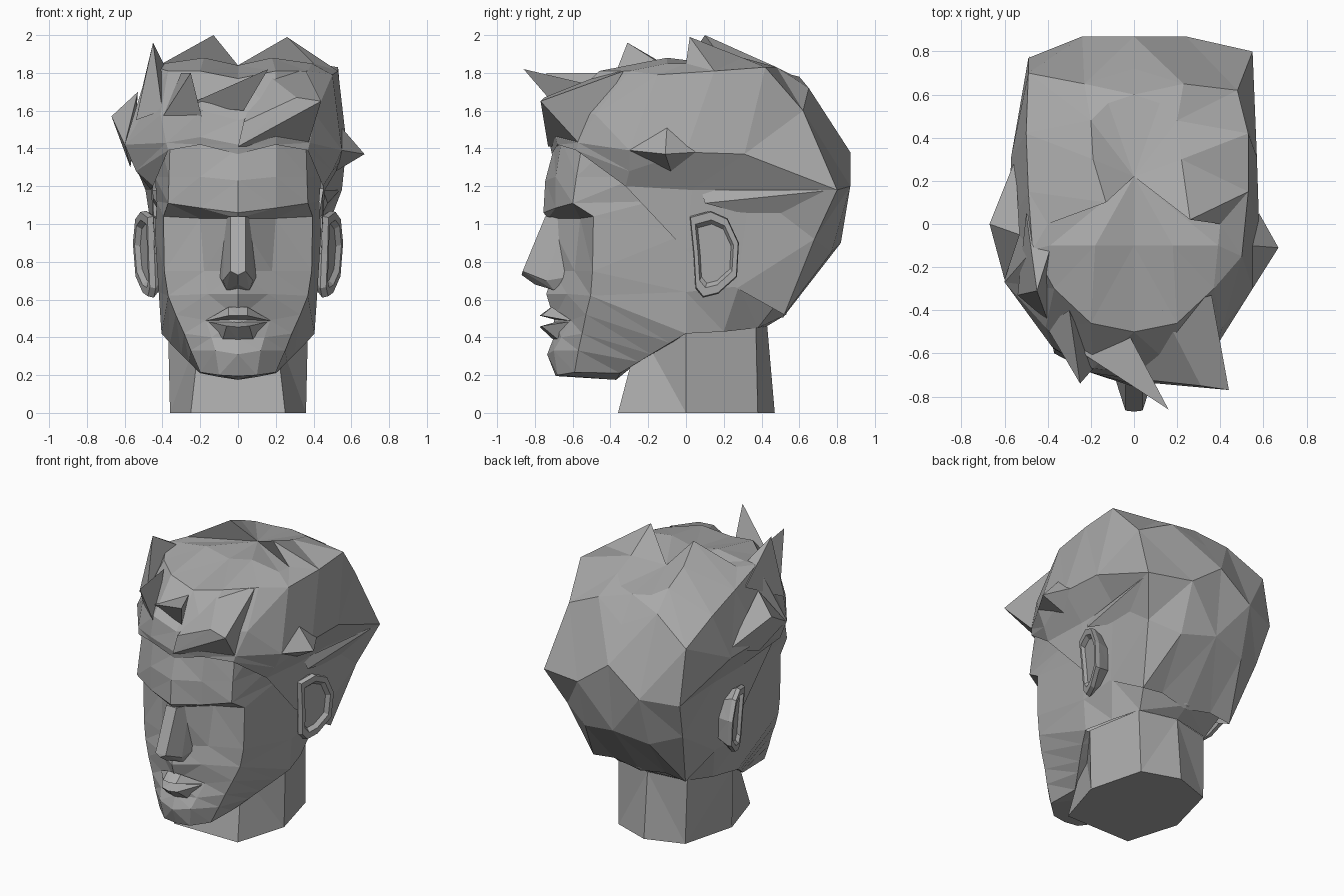
import bpy, bmesh

grey = bpy.data.materials.new("clay_grey")
grey.diffuse_color = (0.4, 0.4, 0.4, 1)


def finish(bm, name, mirror=False):
    bmesh.ops.remove_doubles(bm, verts=bm.verts, dist=0.001)
    bmesh.ops.triangulate(bm, faces=[f for f in bm.faces if len(f.verts) == 4])
    bmesh.ops.recalc_face_normals(bm, faces=bm.faces)
    me = bpy.data.meshes.new(name)
    bm.to_mesh(me)
    bm.free()
    me.materials.append(grey)
    ob = bpy.data.objects.new(name, me)
    bpy.context.collection.objects.link(ob)
    if mirror:
        mod = ob.modifiers.new("mirror", 'MIRROR')
        mod.use_clip = True
    return ob


def skin(bm, rows):
    """Join rows of points into a sheet."""
    grid = [[bm.verts.new(p) for p in r] for r in rows]
    for a, b in zip(grid, grid[1:]):
        for i in range(len(a) - 1):
            bm.faces.new((a[i], a[i + 1], b[i + 1], b[i]))
    return grid


def hull(name, pts, both=False):
    """Faceted lump around a few points, optionally with mirrored points."""
    pts = list(pts)
    if both:
        pts += [(-x, y, z) for x, y, z in pts if x > 0]
    bm = bmesh.new()
    for p in pts:
        bm.verts.new(p)
    res = bmesh.ops.convex_hull(bm, input=bm.verts)
    junk = [v for v in res["geom_interior"] if isinstance(v, bmesh.types.BMVert)]
    bmesh.ops.delete(bm, geom=junk, context='VERTS')
    return finish(bm, name)


# Face: rows from under the chin to the hairline, centre to cheek edge
face = [
    [(0, -.37, .175), (.1, -.36, .19), (.2, -.35, .21)],
    [(0, -.69, .195), (.1, -.68, .20), (.2, -.59, .215)],
    [(0, -.735, .31), (.12, -.70, .33), (.25, -.57, .33)],
    [(0, -.70, .40), (.14, -.66, .40), (.285, -.55, .42)],
    [(0, -.70, .50), (.17, -.61, .49), (.33, -.53, .52)],
    [(0, -.74, .63), (.16, -.63, .63), (.37, -.505, .62)],
    [(0, -.70, .75), (.18, -.59, .75), (.39, -.495, .75)],
    [(0, -.73, 1.03), (.2, -.56, 1.03), (.395, -.49, 1.04)],
    [(0, -.755, 1.06), (.2, -.69, 1.085), (.37, -.60, 1.11)],
    [(0, -.745, 1.23), (.2, -.69, 1.25), (.365, -.58, 1.25)],
    [(0, -.70, 1.40), (.2, -.66, 1.44), (.36, -.55, 1.42)]]
# Jaw line rising to the temple, one point per face row
jaw = [(.2, -.35, .21), (.2, -.35, .21), (.26, -.25, .27), (.30, -.185, .31),
       (.36, -.085, .37), (.405, 0, .42), (.42, 0, .64), (.44, 0, .95),
       (.43, -.18, 1.12), (.44, -.25, 1.25), (.41, -.4, 1.42)]
# Nape from the neck up below the ear, side to back centre
nape = [
    [(.405, 0, .42), (.35, .2, .43), (.27, .38, .45), (0, .43, .46)],
    [(.42, 0, .64), (.42, .28, .67), (.34, .52, .63), (0, .53, .52)],
    [(.44, 0, .95), (.44, .3, 1.0), (.36, .55, .8), (0, .6, .7)]]
bm = bmesh.new()
skin(bm, [r + [j] for r, j in zip(face, jaw)])
skin(bm, nape)
# Underside of the jaw running in to the neck
skin(bm, [[face[0][0], face[0][1]] + jaw[1:6],
          [(0, -.29, .24), (.08, -.29, .24), (.18, -.27, .26), (.23, -.2, .3),
           (.27, -.13, .34), (.32, -.06, .38), (.35, 0, .42)]])
finish(bm, "head", True)

# Neck: eight-sided column leaning back
low = [(0, -.36, 0), (.25, -.36, 0), (.36, 0, 0), (.26, .38, 0), (0, .47, 0)]
top = [(0, -.245, .44), (.2, -.245, .44), (.37, 0, .43), (.27, .37, .455), (0, .43, .46)]
bm = bmesh.new()
grid = skin(bm, [low, top])
bm.faces.new(grid[0])
finish(bm, "neck", True)

# Nose and lips
hull("nose", [(.04, -.745, 1.04), (.04, -.865, .75), (0, -.87, .73), (.08, -.74, .70),
              (.1, -.62, .72), (.07, -.64, 1.03), (.06, -.70, .65), (0, -.80, .68)], True)
hull("upper_lip", [(.18, -.60, .485), (0, -.775, .515), (.05, -.765, .515),
                   (.05, -.71, .56), (0, -.72, .555), (0, -.66, .485)], True)
hull("lower_lip", [(.17, -.60, .485), (.06, -.765, .46), (0, -.775, .455),
                   (.08, -.68, .39), (0, -.70, .385), (0, -.66, .49)], True)

# Ears: outline with a raised rim and a shallow bowl
outline = [(.02, 1.04), (.13, 1.07), (.22, 1.03), (.28, .9), (.27, .72),
           (.17, .63), (.09, .61), (.05, .66), (.04, .84)]


def ear_ring(scale, lift, root=False):
    ring = []
    for y, z in outline:
        y, z = .15 + (y - .15) * scale, .85 + (z - .85) * scale
        x = .41 if root else .46 + .34 * (y - .03) + .06 * (z - .85) + lift
        ring.append((x, y, z))
    return ring + ring[:1]


bm = bmesh.new()
grid = skin(bm, [ear_ring(.8, 0, True), ear_ring(1, -.02), ear_ring(.97, .01),
                 ear_ring(.78, .01), ear_ring(.68, -.015)])
bm.faces.new(grid[-1][:-1])
finish(bm, "ear", True)

# Hair: columns from front centre round to back centre,
# each going hairline, underside, widest edge, top corner, crown
hair = [
    [(0, -.71, 1.37), (0, -.72, 1.42), (0, -.69, 1.55), (0, -.5, 1.77), (0, -.1, 1.84)],
    [(.2, -.68, 1.42), (.2, -.69, 1.46), (.19, -.67, 1.6), (.2, -.46, 1.81), (.18, -.1, 1.88)],
    [(.37, -.58, 1.39), (.38, -.57, 1.43), (.41, -.48, 1.58), (.37, -.3, 1.81), (.39, -.1, 1.85)],
    [(.45, -.32, 1.2), (.50, -.3, 1.28), (.55, -.3, 1.39), (.50, -.15, 1.79), (.40, 0, 1.85)],
    [(.44, 0, .86), (.46, .03, 1.18), (.58, 0, 1.38), (.53, .15, 1.81), (.26, .02, 1.99)],
    [(.42, .27, .66), (.46, .34, 1.18), (.57, .31, 1.37), (.53, .42, 1.83), (.22, .3, 1.88)],
    [(.36, .52, .52), (.45, .68, .92), (.55, .8, 1.18), (.48, .62, 1.6), (.2, .48, 1.83)],
    [(.2, .52, .54), (.25, .77, .85), (.24, .87, 1.2), (.23, .65, 1.72), (.12, .56, 1.79)],
    [(0, .51, .5), (0, .82, .9), (0, .87, 1.38), (0, .72, 1.61), (0, .6, 1.78)]]
bm = bmesh.new()
for side in (1, -1):
    cols = [[(side * x, y, z) for x, y, z in c] for c in hair]
    if side < 0:  # left side: crown slopes down to the rear corner, fuller temple
        cols[3][3], cols[4][3] = (-.47, -.12, 1.84), (-.49, .15, 1.77)
        cols[5][3], cols[6][3] = (-.5, .42, 1.69), (-.49, .7, 1.56)
        cols[4][4], cols[5][4] = (-.13, .1, 2.0), (-.19, .3, 1.91)
        cols[3][2], cols[3][1] = (-.6, -.27, 1.42), (-.54, -.28, 1.28)
        cols[6][2] = (-.49, .77, 1.18)
    grid = skin(bm, cols)
    dip = bm.verts.new((0, .22, 1.84))
    for a, b in zip(grid, grid[1:]):
        bm.faces.new((a[-1], b[-1], dip))
finish(bm, "hair")

# Thin lower layer of hair sweeping back above each ear
for side, name in ((1, "right"), (-.9, "left")):
    fin = [(.54, .78, 1.18), (.45, .08, 1.18), (.475, .1, 1.11), (.47, .45, 1.12), (.42, .5, 1.0)]
    hull(name + "_side_sweep", [(side * x, y, z) for x, y, z in fin])

# Loose locks of hair, tip first
locks = {
    "left_top_lock": [(-.45, -.31, 1.96), (-.54, -.33, 1.55), (-.40, -.45, 1.6), (-.39, -.12, 1.84), (-.50, .05, 1.75)],
    "left_side_lock": [(-.67, 0, 1.57), (-.6, -.26, 1.42), (-.55, .3, 1.42), (-.53, -.05, 1.7), (-.57, 0, 1.3)],
    "right_side_lock": [(.67, -.11, 1.37), (.55, -.3, 1.39), (.58, .05, 1.38), (.54, -.1, 1.52), (.52, -.08, 1.28)],
    "fringe_lock": [(.16, -.86, 1.82), (-.27, -.58, 1.63), (.03, -.67, 1.6), (-.02, -.52, 1.74)],
    "right_fringe_lock": [(.44, -.77, 1.65), (.31, -.75, 1.67), (0, -.73, 1.41), (.37, -.56, 1.42),
                          (.03, -.72, 1.54), (.36, -.33, 1.81), (.13, -.4, 1.81)],
    "left_fringe_lock": [(-.25, -.74, 1.80), (-.41, -.47, 1.55), (-.18, -.66, 1.52), (-.3, -.4, 1.8)],
}
for name, pts in locks.items():
    hull(name, pts)
